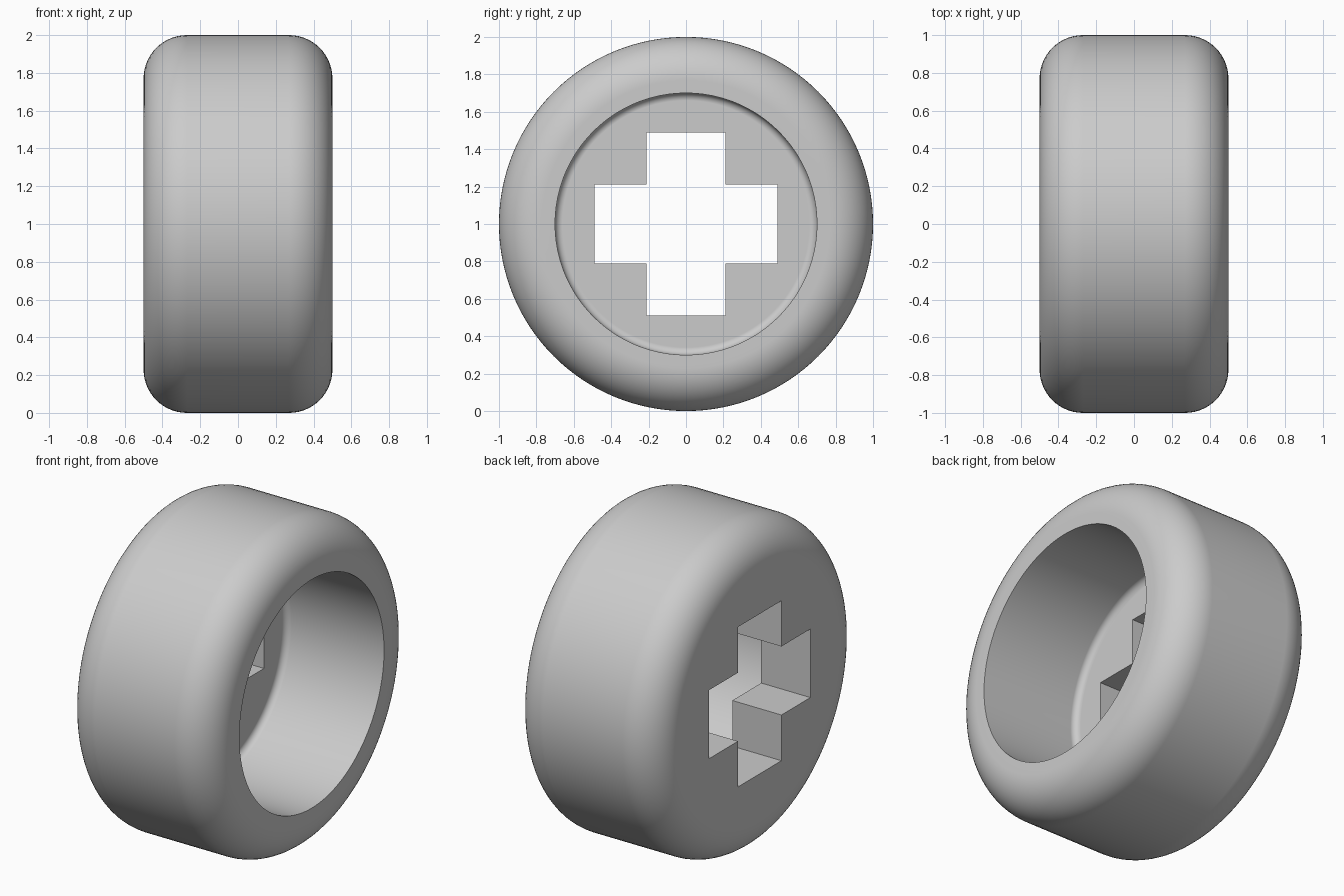
import bpy, bmesh
from math import cos, sin, pi
from mathutils import Vector, Matrix

cube = bpy.data.objects.get("Cube")
if cube:
    bpy.data.objects.remove(cube, do_unlink=True)

R, HALF, ROUND = 1.0, 0.5, 0.23         # outer radius, half width, shoulder radius
BORE, FLOOR, FILLET = 0.70, -0.167, 0.04  # recess radius, floor position, floor fillet
ARM, REACH = 0.21, 0.49                 # cross half width and half length
CENTRE = Vector((0, 0, R))

grey = bpy.data.materials.new("light grey")
grey.use_nodes = True
colour = (0.6, 0.6, 0.6, 1)
grey.diffuse_color = colour
grey.node_tree.nodes["Principled BSDF"].inputs["Base Color"].default_value = colour


def make_object(name, bm):
    bmesh.ops.recalc_face_normals(bm, faces=bm.faces)
    mesh = bpy.data.meshes.new(name)
    bm.to_mesh(mesh)
    bm.free()
    mesh.materials.append(grey)
    obj = bpy.data.objects.new(name, mesh)
    obj.location = CENTRE
    bpy.context.collection.objects.link(obj)
    return obj


def arc(x, r, radius, start, end, steps):
    """Points (x, radius from axle) of a rounded corner."""
    angles = [start + (end - start) * i / steps for i in range(steps + 1)]
    return [(x + radius * cos(a), r + radius * sin(a)) for a in angles]


# Wheel: half section turned around the axle, then both flat discs closed
profile = arc(-HALF + ROUND, R - ROUND, ROUND, pi, pi / 2, 14)
profile += arc(HALF - ROUND, R - ROUND, ROUND, pi / 2, 0, 14)
profile += [(HALF, BORE)]
profile += arc(FLOOR + FILLET, BORE - FILLET, FILLET, pi / 2, pi, 6)
bm = bmesh.new()
verts = [bm.verts.new((x, 0, r)) for x, r in profile]
edges = [bm.edges.new(pair) for pair in zip(verts, verts[1:])]
bmesh.ops.spin(bm, geom=verts + edges, cent=(0, 0, 0), axis=(1, 0, 0),
               angle=2 * pi, steps=128, use_merge=True)
bmesh.ops.remove_doubles(bm, verts=bm.verts, dist=1e-5)
bmesh.ops.holes_fill(bm, edges=[e for e in bm.edges if e.is_boundary], sides=0)
wheel = make_object("wheel", bm)

# Cross-shaped axle hole cutter: one plus outline pushed through the floor
quarter = [Vector((0, REACH, -ARM)), Vector((0, REACH, ARM)), Vector((0, ARM, ARM))]
bm = bmesh.new()
outline = [bm.verts.new(Matrix.Rotation(k * pi / 2, 3, 'X') @ p + Vector((-HALF - 0.1, 0, 0)))
           for k in range(4) for p in quarter]
face = bm.faces.new(outline)
push = bmesh.ops.extrude_face_region(bm, geom=[face], use_keep_orig=True)
bmesh.ops.translate(bm, vec=(FLOOR + HALF + 0.2, 0, 0),
                    verts=[g for g in push["geom"] if isinstance(g, bmesh.types.BMVert)])
cutter = make_object("axle_hole_cutter", bm)
cutter.hide_render = True

# Cut the hole and keep its edges sharp
bpy.context.view_layer.objects.active = wheel
cut = wheel.modifiers.new("axle_hole", 'BOOLEAN')
cut.object = cutter
cut.solver = 'EXACT'
bpy.ops.object.modifier_apply(modifier=cut.name)
bpy.data.objects.remove(cutter, do_unlink=True)

bpy.ops.object.select_all(action='DESELECT')
wheel.select_set(True)
bpy.ops.object.shade_smooth_by_angle(angle=pi / 6)
normals = wheel.modifiers.new("flat_face_normals", 'WEIGHTED_NORMAL')
normals.keep_sharp = True
